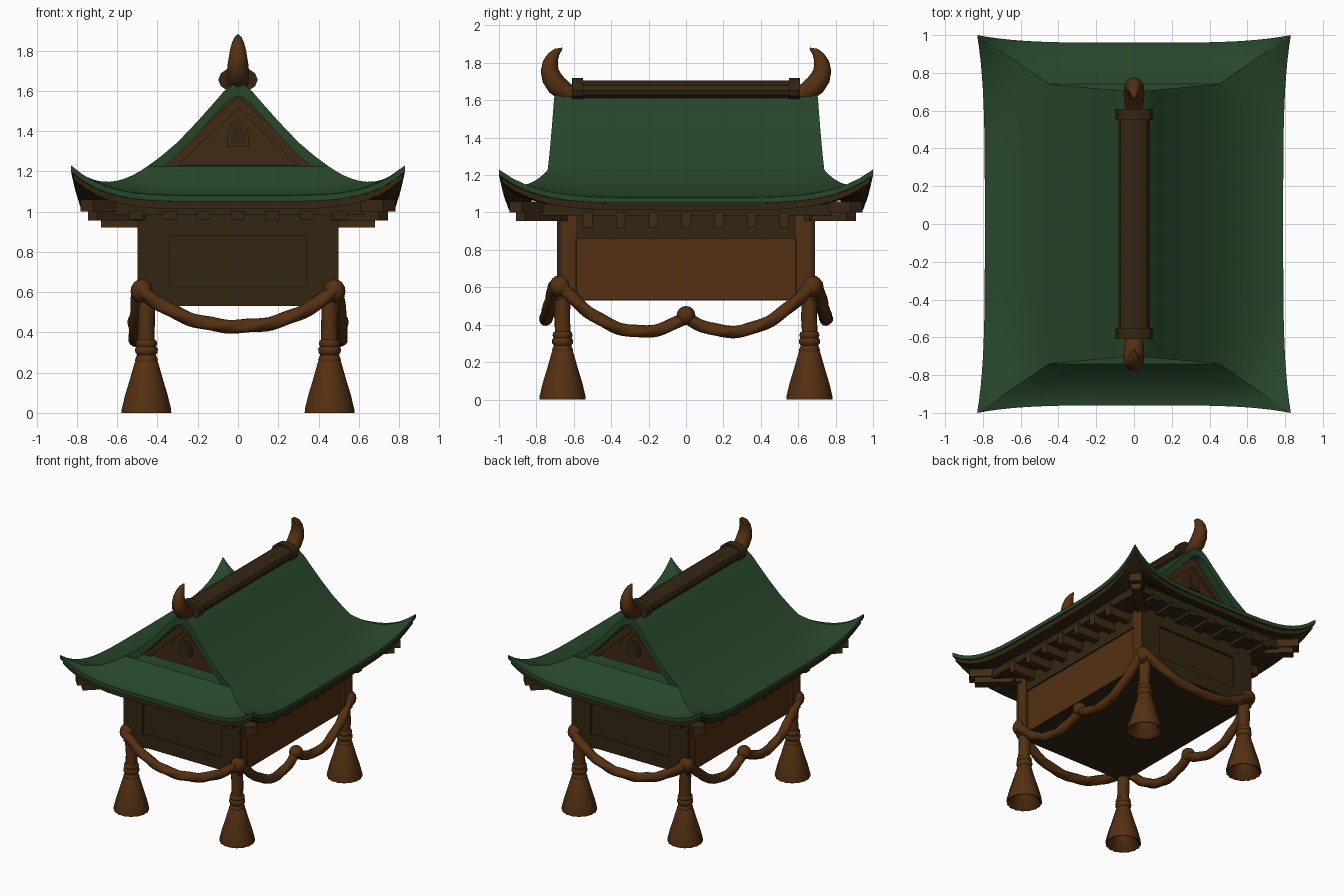
import bpy, bmesh, math
from mathutils import Vector

if "Cube" in bpy.data.objects:
    bpy.data.objects.remove(bpy.data.objects["Cube"])


def material(name, rgb):
    m = bpy.data.materials.new(name)
    m.diffuse_color = (*rgb, 1)
    m.use_nodes = True
    m.node_tree.nodes["Principled BSDF"].inputs["Base Color"].default_value = m.diffuse_color
    return m


GREEN = material("roof green", (0.021, 0.062, 0.024))
ORANGE = material("orange brown", (0.090, 0.030, 0.006))
DARK = material("dark brown", (0.034, 0.019, 0.006))
MID = material("gable brown", (0.050, 0.024, 0.007))


def build(name, verts, faces, mat, angle=35):
    me = bpy.data.meshes.new(name)
    me.from_pydata([tuple(v) for v in verts], [], faces)
    bm = bmesh.new()
    bm.from_mesh(me)
    bmesh.ops.remove_doubles(bm, verts=bm.verts, dist=1e-5)
    bmesh.ops.recalc_face_normals(bm, faces=bm.faces)
    bm.to_mesh(me)
    bm.free()
    me.materials.append(mat)
    me.shade_smooth()
    me.set_sharp_from_angle(angle=math.radians(angle))
    ob = bpy.data.objects.new(name, me)
    bpy.context.collection.objects.link(ob)
    return ob


def box(name, lo, hi, mat, turn=0.0):
    # box between two corners, optionally turned about z round its middle
    c = (Vector(lo) + Vector(hi)) / 2
    h = (Vector(hi) - Vector(lo)) / 2
    vs = [Vector((x * h.x, y * h.y, z * h.z)) for x in (-1, 1) for y in (-1, 1) for z in (-1, 1)]
    co, si = math.cos(turn), math.sin(turn)
    vs = [c + Vector((v.x * co - v.y * si, v.x * si + v.y * co, v.z)) for v in vs]
    return build(name, vs, [(0, 1, 3, 2), (4, 6, 7, 5), (0, 4, 5, 1), (2, 3, 7, 6), (0, 2, 6, 4), (1, 5, 7, 3)], mat)


def prism(name, pts, y0, y1, mat):
    n = len(pts)
    vs = [(x, y, z) for y in (y0, y1) for x, z in pts]
    fs = [tuple(range(n)), tuple(range(n, 2 * n))]
    fs += [(i, (i + 1) % n, n + (i + 1) % n, n + i) for i in range(n)]
    return build(name, vs, fs, mat)


def rings(name, loops, mat, caps=True, angle=50):
    n = len(loops[0])
    vs = [p for l in loops for p in l]
    fs = [(r * n + i, r * n + (i + 1) % n, (r + 1) * n + (i + 1) % n, (r + 1) * n + i)
          for r in range(len(loops) - 1) for i in range(n)]
    if caps:
        fs += [tuple(range(n)), tuple(range(len(vs) - n, len(vs)))]
    return build(name, vs, fs, mat, angle)


def tube(name, path, radii, ref, mat, n=12, lobes=0.0, twist=0.0):
    path = [Vector(p) for p in path]
    loops, run = [], 0.0
    for i, p in enumerate(path):
        a, b = path[max(i - 1, 0)], path[min(i + 1, len(path) - 1)]
        t = (b - a).normalized()
        u = t.cross(Vector(ref)).normalized()
        w = t.cross(u)
        run += (p - a).length
        loop = []
        for k in range(n):
            an = 2 * math.pi * k / n
            r = radii[i] * (1 + lobes * math.cos(3 * an + twist * run))
            loop.append(p + r * (math.cos(an) * u + math.sin(an) * w))
        loops.append(loop)
    return rings(name, loops, mat)


def lathe(name, x, y, prof, mat, n=24, pleat=0.0, squash=1.0):
    loops = []
    for r, z in prof:
        loops.append([(x + r * squash * math.cos(2 * math.pi * k / n) * (1 + pleat * (k % 2) * r / .12),
                       y + r * math.sin(2 * math.pi * k / n) * (1 + pleat * (k % 2) * r / .12), z) for k in range(n)])
    return rings(name, loops, mat)


def slab(name, rows, thick, mat):
    # closed sheet: grid of points with a copy lowered by each row's thickness
    R, C = len(rows), len(rows[0])
    top = [Vector(p) for r in rows for p in r]
    vs = top + [p - Vector((0, 0, thick[i // C])) for i, p in enumerate(top)]
    N, fs = R * C, []
    for r in range(R - 1):
        for c in range(C - 1):
            q = (r * C + c, r * C + c + 1, (r + 1) * C + c + 1, (r + 1) * C + c)
            fs += [q, tuple(i + N for i in q)]
    rim = [c for c in range(C)] + [r * C + C - 1 for r in range(1, R)]
    rim += [(R - 1) * C + c for c in range(C - 2, -1, -1)] + [r * C for r in range(R - 2, 0, -1)]
    fs += [(a, b, b + N, a + N) for a, b in zip(rim, rim[1:] + rim[:1])]
    return build(name, vs, fs, mat, 40)


# Roof surfaces: hipped lower part with lifted corners
S = [i / 14 - 1 for i in range(29)]
U = [i / 10 for i in range(11)]


def height(u, s):
    return 1.225 - .145 * (1 - (1 - u) ** 1.8) + .15 * u ** 2.5 * abs(s) ** 5


def side_pt(u, s):
    return (.45 + (.34 + .04 * s ** 4) * u, s * (.74 + .26 * u), height(u, s))


def end_pt(u, s):
    return (s * (.45 + .38 * u), .74 + (.22 + .04 * s ** 4) * u, height(u, s))


UPPER = [(0, 1.64), (.03, 1.63), (.07, 1.598), (.12, 1.54), (.2, 1.45), (.3, 1.345), (.38, 1.277)]
half = [[(x, s * (.70 + .04 * x / .45), z) for s in S] for x, z in UPPER]
half += [[side_pt(u, s) for s in S] for u in U]
th = [.065] * len(UPPER) + [.06 - .03 * u for u in U]
mirrored = [[(-x, y, z) for x, y, z in r] for r in half[:0:-1]]
slab("main_roof", mirrored + half, th[:0:-1] + th, GREEN)


def under(p):
    return (p[0] * .985, p[1] * .985, p[2] - .028)


for d in (-1, 1):
    inner = [(s * .42, d * .58, 1.235) for s in S]
    rows = [[(x, d * y, z) for x, y, z in (end_pt(u, s) for s in S)] for u in U]
    slab("roof_end_skirt", [inner] + rows, [.06] + [.06 - .03 * u for u in U], GREEN)
    # brown boards under the eaves
    slab("end_eave_board", [[under(p) for p in r] for r in rows], [.04] * 11, DARK)
    rows = [[(d * x, y, z) for x, y, z in (side_pt(u, s) for s in S)] for u in U]
    slab("side_eave_board", [[under(p) for p in r] for r in rows], [.04] * 11, DARK)

    # Gable: wall, raised triangle frame and small arched window
    wall = [(x, z - .04) for x, z in UPPER]
    prism("gable_wall", [(-x, z) for x, z in wall[:0:-1]] + wall + [(.4, 1.17), (-.4, 1.17)], d * .60, d * .635, MID)
    for m in (-1, 1):
        prism("gable_rafter", [(0, 1.575), (m * .41, 1.20), (m * .33, 1.20), (0, 1.51)], d * .63, d * .655, MID)
    arch = [(-.055, 1.32), (.055, 1.32), (.05, 1.4), (.03, 1.44), (0, 1.46), (-.03, 1.44), (-.05, 1.4)]
    prism("gable_window_frame", arch, d * .63, d * .66, MID)
    prism("gable_window", [(x * .65, 1.385 + (z - 1.385) * .7) for x, z in arch], d * .655, d * .664, DARK)

# Ridge beam, its end bands and the horns
def ridge(name, y0, y1, rx, rz, z):
    loops = [[(rx * math.cos(math.pi * k / 6), y, z + rz * math.sin(math.pi * k / 6)) for k in range(12)] for y in (y0, y1)]
    rings(name, loops, DARK, angle=25)


ridge("ridge_beam", -.58, .58, .083, .053, 1.652)
for d in (-1, 1):
    ridge("ridge_band", d * .55, d * .61, .098, .065, 1.655)
    key = [(.60, 1.625, .04), (.645, 1.645, .052), (.69, 1.68, .056), (.718, 1.72, .054), (.729, 1.76, .048),
           (.725, 1.80, .041), (.71, 1.835, .031), (.69, 1.86, .02), (.662, 1.878, .004)]
    tube("ridge_horn", [(0, d * y, z) for y, z, r in key], [k[2] for k in key], (1, 0, 0), ORANGE, 14)

# Body: core, end walls with a recessed panel, side panels, corner posts
box("body_core", (-.475, -.672, .53), (.475, .672, 1.12), DARK)
box("eave_frame", (-.66, -.84, .985), (.66, .84, 1.045), DARK)
for d in (-1, 1):
    for lo, hi in (((-.5, .53), (-.34, 1.05)), ((.34, .53), (.5, 1.05)), ((-.34, .53), (.34, .63)), ((-.34, .88), (.34, 1.05))):
        a, b = sorted((d * .665, d * .69))
        box("end_wall", (lo[0], a, lo[1]), (hi[0], b, hi[1]), DARK)
    a, b = sorted((d * .46, d * .485))
    box("side_panel", (a, -.585, .532), (b, .585, .86), ORANGE)
    a, b = sorted((d * .46, d * .495))
    box("side_lintel", (a, -.6, .86), (b, .6, 1.0), DARK)
    # rafter ends
    for i in range(7):
        y = -.525 + .175 * i
        a, b = sorted((d * .47, d * .68))
        box("side_rafter", (a, y - .025, .92), (b, y + .025, 1.0), MID)
        x = -.51 + .17 * i
        a, b = sorted((d * .66, d * .85))
        box("end_rafter", (x - .035, a, .962), (x + .035, b, 1.0), DARK)

# Corners: posts, brackets, knots, hanging cords and tassels
TASSEL = [(.0, .13), (.045, .13), (.108, .004), (.12, 0), (.119, .02), (.103, .09), (.08, .17), (.058, .25), (.045, .27)]
COLLAR = [(.0, .24), (.05, .245), (.057, .262), (.05, .282), (.046, .288), (.055, .3), (.057, .318),
          (.048, .33), (.054, .342), (.05, .358), (.038, .366), (0, .366)]
BALL = [(math.sin(math.pi * i / 8), -math.cos(math.pi * i / 8)) for i in range(9)]
for sx in (-1, 1):
    for sy in (-1, 1):
        c = Vector((sx * .47, sy * .632))
        box("corner_post", (c.x - .03, c.y - .043, .528), (c.x + .03, c.y + .043, 1.03), ORANGE)
        turn = sx * sy * math.atan2(.24, .26)
        for r0, r1, z0, z1, w in ((0, .33, .955, 1.02, .035), (.1, .37, 1.0, 1.06, .045)):
            m, hl = (r0 + r1) / 2, (r1 - r0) / 2
            x, y = sx * (.48 + .735 * m), sy * (.66 + .678 * m)
            box("corner_bracket", (x - hl, y - w, z0), (x + hl, y + w, z1), MID, turn)
        tx, ty = sx * .455, sy * .66
        lathe("tassel_skirt", tx, ty, TASSEL, ORANGE, 32, .05)
        lathe("tassel_collar", tx, ty, COLLAR, ORANGE, 20)
        zs = [.34 + .02 * i for i in range(15)]
        tube("hanging_cord", [(tx, ty, z) for z in zs], [.042] * 15, (1, 0, 0), ORANGE, 14, .06, 30)
        lathe("corner_knot", sx * .478, sy * .675, [(.056 * r, .605 + .06 * z) for r, z in BALL], ORANGE, 16)

# Rope swags: one on each end, two on each side with a middle knot
for d in (-1, 1):
    ks = [i / 24 - 1 for i in range(49)]
    tube("end_rope", [(.485 * k, d * (.70 + .05 * (1 - k * k)), .43 + .18 * abs(k) ** 2.2) for k in ks],
         [.034] * 49, (0, 1, 0), ORANGE, 14, .1, 32)
    for e in (-1, 1):
        ks = [i / 32 for i in range(33)]
        tube("side_rope", [(d * (.495 + .06 * k * (1 - k)), e * .67 * (1 - k), .61 - .17 * k - .6 * k * (1 - k)) for k in ks],
             [.033] * 33, (1, 0, 0), ORANGE, 14, .1, 32)
    lathe("side_knot", d * .5, 0, [(.05 * r, .45 + .05 * z) for r, z in BALL], ORANGE, 16)
